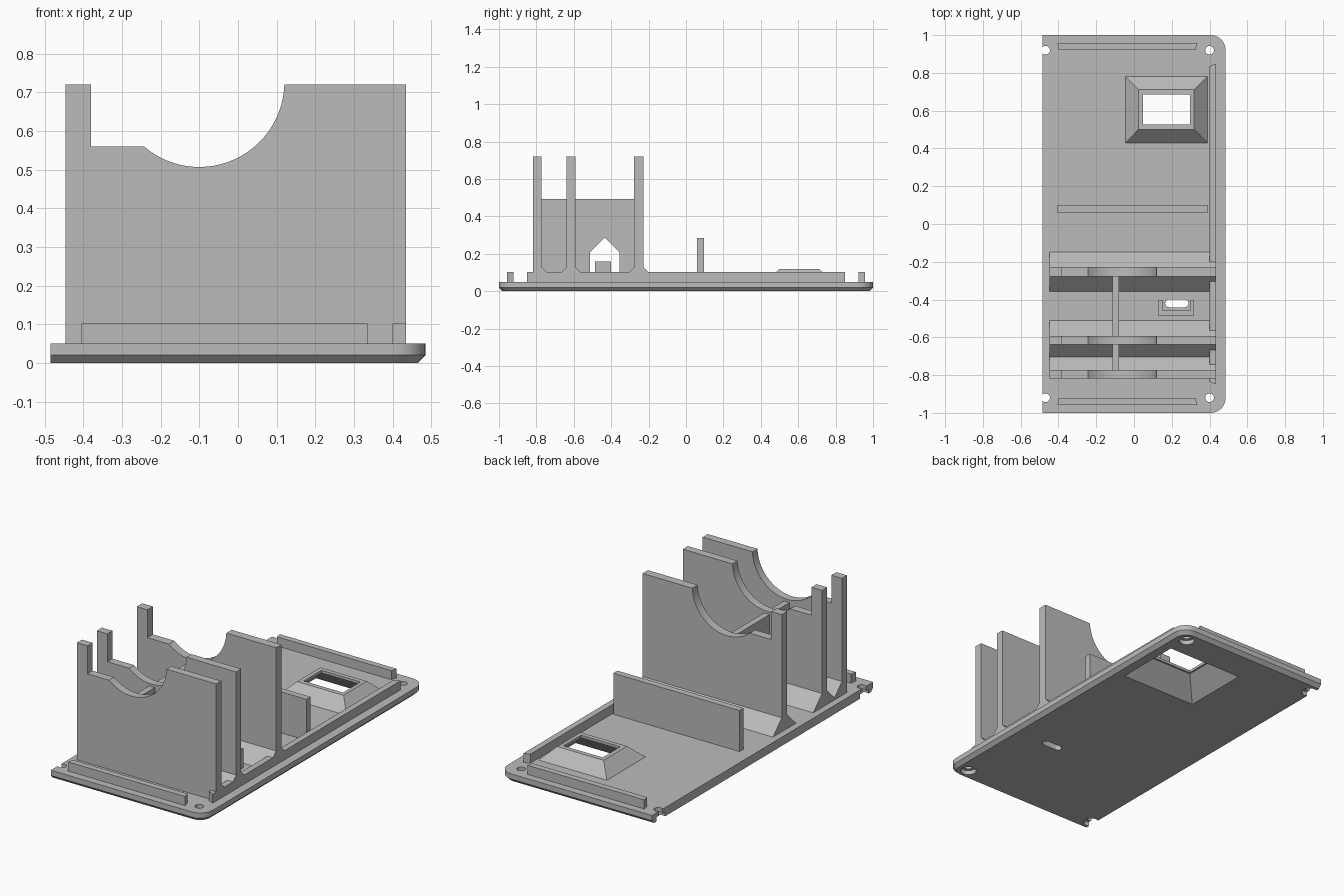
import bpy, bmesh, math
from mathutils import Vector

if "Cube" in bpy.data.objects:
    bpy.data.objects.remove(bpy.data.objects["Cube"], do_unlink=True)

grey = bpy.data.materials.new("plain_grey")
grey.use_nodes = True
GREY = (0.5, 0.5, 0.5, 1)
grey.diffuse_color = GREY
grey.node_tree.nodes["Principled BSDF"].inputs["Base Color"].default_value = GREY


def loft(name, rings):
    """Solid skinned through matching rings of points, capped at both ends."""
    bm = bmesh.new()
    loops = [[bm.verts.new(p) for p in ring] for ring in rings]
    n = len(loops[0])
    for a, b in zip(loops, loops[1:]):
        for i in range(n):
            j = (i + 1) % n
            bm.faces.new((a[i], a[j], b[j], b[i]))
    bm.faces.new(loops[0][::-1])
    bm.faces.new(loops[-1])
    bmesh.ops.recalc_face_normals(bm, faces=bm.faces)
    mesh = bpy.data.meshes.new(name)
    bm.to_mesh(mesh)
    bm.free()
    mesh.materials.append(grey)
    obj = bpy.data.objects.new(name, mesh)
    bpy.context.collection.objects.link(obj)
    return obj


def prism(name, points, axis, lo, hi):
    """Extrude a 2D outline along one axis."""
    def place(p, t):
        return {"x": (t, *p), "y": (p[0], t, p[1]), "z": (*p, t)}[axis]
    return loft(name, [[place(p, t) for p in points] for t in (lo, hi)])


def rect(x0, x1, y0, y1, grow=0):
    return [(x0 - grow, y0 - grow), (x1 + grow, y0 - grow),
            (x1 + grow, y1 + grow), (x0 - grow, y1 + grow)]


def box(name, x0, x1, y0, y1, z0, z1):
    return prism(name, rect(x0, x1, y0, y1), "z", z0, z1)


def arc(cx, cy, r, start, end, steps):
    angles = [math.radians(start + (end - start) * i / steps) for i in range(steps + 1)]
    return [(cx + r * math.cos(a), cy + r * math.sin(a)) for a in angles]


def lift(points, z):
    return [(x, y, z) for x, y in points]


def cut(obj, cutters):
    for c in cutters:
        m = obj.modifiers.new("cut", "BOOLEAN")
        m.operation, m.solver, m.object = "DIFFERENCE", "EXACT", c
    bpy.context.view_layer.update()
    dg = bpy.context.evaluated_depsgraph_get()
    mesh = bpy.data.meshes.new_from_object(obj.evaluated_get(dg))
    obj.modifiers.clear()
    obj.data = mesh


def smooth(obj):
    bpy.ops.object.select_all(action="DESELECT")
    obj.select_set(True)
    bpy.context.view_layer.objects.active = obj
    bpy.ops.object.shade_smooth_by_angle(angle=math.radians(30))


FLOOR = 0.05
LEFT, RIGHT = -0.447, 0.435


# Base plate: two rounded corners, lower edge chamfered on three sides
def plate_outline(inset):
    e, r = 0.485 - inset, 0.08 - inset
    y = 1 - inset
    return ([(-0.485, -y)] + arc(e - r, -y + r, r, -90, 0, 10)
            + arc(e - r, y - r, r, 0, 90, 10) + [(-0.485, y)])


plate = loft("base_plate", [lift(plate_outline(0.02), 0),
                            lift(plate_outline(0), 0.02),
                            lift(plate_outline(0), FLOOR)])

# Screw holes with counterbores, open at one long edge
cutters = []
for x in (-0.468, 0.4):
    for y in (-0.92, 0.92):
        for r, top in ((0.023, 0.1), (0.042, 0.025)):
            circle = arc(x, y, r, 0, 360, 24)[:-1]
            cutters.append(prism("screw_cutter", circle, "z", -0.05, top))

# Rounded slot through the floor
slot = arc(0.268, -0.42, 0.021, -90, 90, 8) + arc(0.186, -0.42, 0.021, 90, 270, 8)
cutters.append(prism("slot_cutter", slot, "z", -0.05, 0.1))

# Raised window surround, with a matching funnel below
window = (0.048, 0.296, 0.526, 0.686)
funnel = loft("funnel_cutter", [lift(rect(*window, grow=g), z) for g, z in
                                ((0.125, -0.01), (0.01, 0.105))])
opening = prism("opening_cutter", rect(*window), "z", 0.08, 0.2)
surround = loft("window_surround", [lift(rect(-0.045, 0.388, 0.43, 0.78), FLOOR),
                                    lift(rect(0.023, 0.318, 0.5, 0.712), 0.12)])
cut(surround, [funnel, opening])
cut(plate, cutters + [funnel])
for c in cutters + [funnel, opening]:
    bpy.data.objects.remove(c, do_unlink=True)
smooth(plate)

# Locating rails on the ends and one long side
for name, s in (("front_rail", -1), ("back_rail", 1)):
    prism(name, [(-0.405, s * 0.957), (0.335, s * 0.957), (0.325, s * 0.922), (-0.4, s * 0.922)],
          "z", FLOOR, 0.102)
prism("side_rail", [(0.4, -0.835), (RIGHT, -0.85), (RIGHT, 0.85), (0.4, 0.835)],
      "z", FLOOR, 0.102)

# Cradle walls with a round saddle and a step, braced at the foot
saddle = arc(-0.1, 0.727, 0.22, -2, -130.6, 28)
outline = ([(LEFT, FLOOR), (RIGHT, FLOOR), (RIGHT, 0.72), (0.12, 0.72)] + saddle
           + [(-0.38, 0.56), (-0.38, 0.72), (LEFT, 0.72)])
for name, y0, y1, sides in (("front", -0.818, -0.772, (1,)),
                            ("middle", -0.638, -0.592, (-1, 1)),
                            ("back", -0.277, -0.228, (-1, 1))):
    smooth(prism(name + "_cradle_wall", outline, "y", y0, y1))
    for s in sides:
        y = y1 if s > 0 else y0
        prism(name + "_wall_brace", [(y, FLOOR), (y + s * 0.08, FLOOR), (y, 0.13)],
              "x", LEFT, RIGHT)

# Spine joining the walls, with a gabled passage
prism("rear_spine", [(-0.592, FLOOR), (-0.513, FLOOR), (-0.513, 0.21), (-0.435, 0.287),
                     (-0.356, 0.21), (-0.356, FLOOR), (-0.277, FLOOR),
                     (-0.277, 0.493), (-0.592, 0.493)], "x", -0.115, -0.08)
box("front_spine", -0.115, -0.08, -0.772, -0.638, FLOOR, 0.493)

# Switch holder around the slot, open at the back
prism("switch_holder", [(0.13, -0.487), (0.315, -0.487), (0.315, -0.402), (0.298, -0.402),
                        (0.298, -0.458), (0.152, -0.458), (0.152, -0.402), (0.13, -0.402)],
      "z", FLOOR, 0.16)

# Low partition across the middle
box("partition", -0.407, 0.392, 0.06, 0.097, FLOOR, 0.285)
